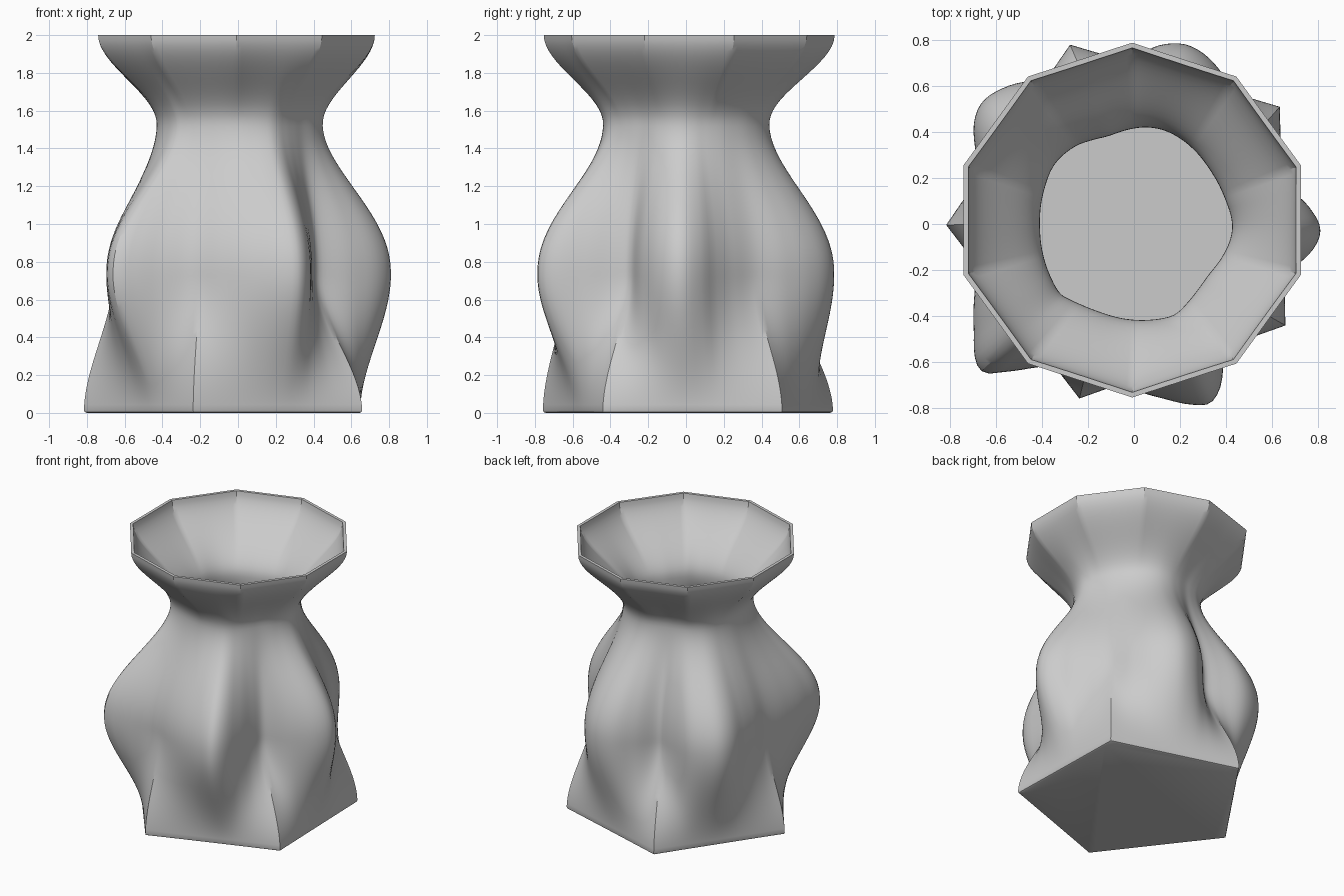
import bpy, bmesh
from math import cos, sin, radians
from mathutils import Vector

cube = bpy.data.objects.get("Cube")
if cube:
    bpy.data.objects.remove(cube)

STEP = 2          # degrees between points of a ring
WALL = 0.022      # wall thickness
HEIGHT = 2
CENTRE = Vector((-0.008, 0.017))

# Five-lobed belly section: angle in degrees, radius
BELLY = [(-2, .81), (6, .76), (13, .69), (23, .64), (36, .63), (50, .70),
         (60, .76), (68, .80), (75, .81), (84, .77), (93, .68), (106, .57),
         (116, .64), (126, .765), (136, .83), (142, .845), (148, .82),
         (157, .745), (168, .69), (182, .66), (198, .72), (213, .83),
         (221, .91), (225, .915), (229, .85), (237, .74), (248, .67),
         (262, .69), (278, .76), (288, .825), (293, .845), (298, .80),
         (305, .68), (315, .56), (326, .52), (340, .66), (350, .77)]


def direction(deg):
    return Vector((cos(radians(deg)), sin(radians(deg))))


def belly_radius(deg):
    """Smooth periodic curve through the belly points."""
    n = len(BELLY)

    def knot(i):
        a, r = BELLY[i % n]
        return a + 360 * (i // n), r

    deg = (deg + 2) % 360 - 2
    i = max(k for k in range(n) if BELLY[k][0] <= deg)
    (a0, r0), (a1, r1), (a2, r2), (a3, r3) = [knot(i + k) for k in (-1, 0, 1, 2)]
    w = a2 - a1
    t = (deg - a1) / w
    m1, m2 = (r2 - r0) / (a2 - a0) * w, (r3 - r1) / (a3 - a1) * w
    return ((2*t**3 - 3*t*t + 1) * r1 + (t**3 - 2*t*t + t) * m1
            + (3*t*t - 2*t**3) * r2 + (t**3 - t*t) * m2)


def polygon(sides, radius, first, turn):
    """Regular polygon sampled by angle, with a corner at the first angle."""
    pts = []
    for deg in range(0, 360, STEP):
        half = 180 / sides
        off = (deg - first) % (2 * half) - half
        r = radius * cos(radians(half)) / cos(radians(off))
        pts.append(CENTRE + direction(deg + turn) * r)
    return pts


angles = range(0, 360, STEP)
radii = [belly_radius(a) for a in angles]
foot = polygon(5, 0.808, 36, 1.5)
belly = [direction(a) * r for a, r in zip(angles, radii)]
neck = [direction(a) * (0.44 + 0.12 * (r - 0.74)) for a, r in zip(angles, radii)]
mouth = polygon(10, 0.77, 18, 0)
STAGES = [(0, 0.73, foot, belly, 1), (0.73, 1.53, belly, neck, 1.15),
          (1.53, HEIGHT, neck, mouth, 1)]


def section(z, inset=0):
    """Ring of points at height z, eased between the key sections."""
    z = min(z, HEIGHT)
    z0, z1, low, high, power = next(s for s in STAGES if z <= s[1])
    t = ((z - z0) / (z1 - z0)) ** power
    t = t * t * (3 - 2 * t)
    ring = [a.lerp(b, t) for a, b in zip(low, high)]
    return [(p - p.normalized() * inset).to_3d() + Vector((0, 0, z)) for p in ring]


# Vase: outer wall, flat rim, inner wall and floor in one skin
bm = bmesh.new()
ROWS = 70
rings = [section(0, 0.015), section(0.005, 0.004)]
rings += [section(0.015 + (HEIGHT - 0.015) * i / ROWS) for i in range(ROWS + 1)]
rings += [section(HEIGHT - (HEIGHT - 0.03) * i / ROWS, WALL) for i in range(ROWS + 1)]
loops = [[bm.verts.new(p) for p in ring] for ring in rings]
count = len(angles)
for a, b in zip(loops, loops[1:]):
    for i in range(count):
        j = (i + 1) % count
        bm.faces.new((a[i], a[j], b[j], b[i]))
bm.faces.new(loops[0][::-1])
bm.faces.new(loops[-1])
mesh = bpy.data.meshes.new("vase")
bm.to_mesh(mesh)
bm.free()
vase = bpy.data.objects.new("vase", mesh)
bpy.context.collection.objects.link(vase)

# Plain grey clay
clay = bpy.data.materials.new("grey_clay")
clay.use_nodes = True
colour = (0.6, 0.6, 0.6, 1)
clay.diffuse_color = colour
clay.node_tree.nodes["Principled BSDF"].inputs["Base Color"].default_value = colour
mesh.materials.append(clay)

bpy.ops.object.select_all(action="DESELECT")
vase.select_set(True)
bpy.context.view_layer.objects.active = vase
bpy.ops.object.shade_smooth_by_angle(angle=radians(30))
